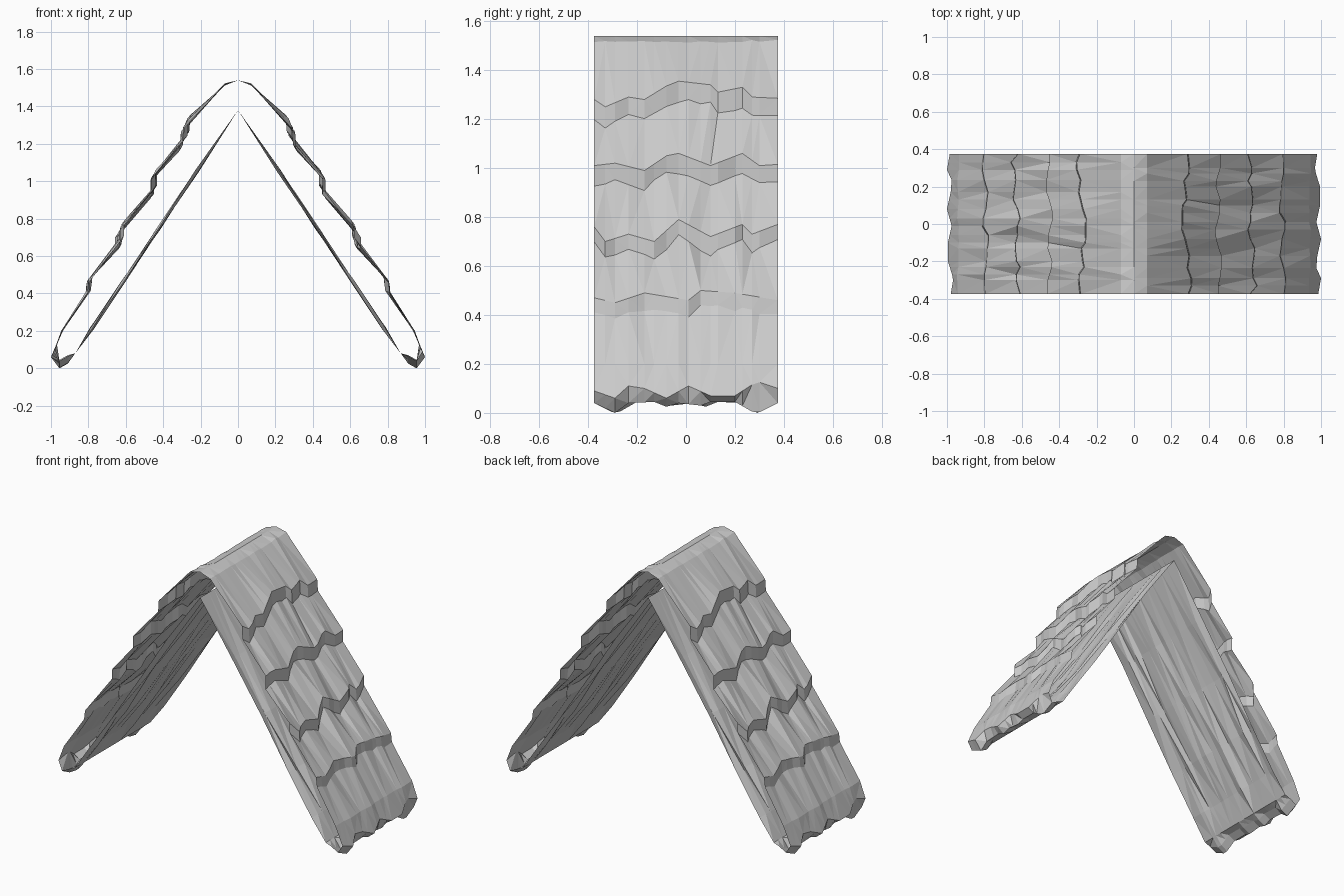
import bpy, bmesh, math, random

random.seed(4)
cube = bpy.data.objects.get("Cube")
if cube:
    bpy.data.objects.remove(cube)

thatch = bpy.data.materials.new("thatch_grey")
thatch.use_nodes = True
thatch.diffuse_color = (0.6, 0.6, 0.6, 1)
thatch.node_tree.nodes["Principled BSDF"].inputs["Base Color"].default_value = (0.6, 0.6, 0.6, 1)

# Columns across the roof's width
COLS = [-.375, -.33, -.29, -.235, -.17, -.13, -.08, -.03, .01, .06, .1, .13, .2, .23, .27, .3, .375]

# Wavy lip heights of the courses, as (y, z), from the ridge down
LIPS = [
    [(-.375, 1.28), (-.33, 1.25), (-.235, 1.29), (-.17, 1.28), (-.08, 1.335), (-.03, 1.355),
     (.1, 1.34), (.13, 1.31), (.23, 1.33), (.27, 1.29), (.375, 1.285)],
    [(-.375, 1.01), (-.29, 1.02), (-.17, .99), (-.08, 1.05), (-.03, 1.06), (.1, 1.01),
     (.23, 1.06), (.3, 1.01), (.375, 1.015)],
    [(-.375, .76), (-.33, .7), (-.235, .73), (-.13, .7), (-.03, .79), (.1, .72),
     (.23, .77), (.27, .73), (.375, .77)],
    [(-.375, .47), (-.29, .45), (-.17, .49), (.01, .46), (.06, .5), (.2, .49), (.375, .46)],
]
EAVE = [(-.375, .09), (-.29, .06), (-.235, .11), (-.17, .1), (-.08, .06), (.01, .11), (.1, .07),
        (.2, .07), (.27, .115), (.3, .125), (.375, .1)]
TIP = [(-.375, .04), (-.29, .0), (-.235, .04), (-.13, .045), (-.08, .025), (-.03, .04), (.06, .03),
       (.1, .045), (.2, .045), (.27, .005), (.3, .003), (.375, .04)]
# Mean lip position (x, z), drop below the lip, and how far it steps in
STEPS = [(.285, 1.3, .08, .015), (.455, 1.02, .075, .02), (.635, .73, .07, .015), (.795, .475, .065, .01)]


def wave(points, y):
    """Height of a wavy line at y."""
    for (y0, z0), (y1, z1) in zip(points, points[1:]):
        if y <= y1 + 1e-6:
            return z0 + (z1 - z0) * (y - y0) / (y1 - y0)
    return points[-1][1]


def eave_point(y):
    z = wave(EAVE, y)
    return (1.0 - .5 * (z - .06), z)


def outer_profile(y):
    """Ridge, then a lip and undercut for every course, then the eave."""
    pts = [(0, 1.54), (.07, 1.518 + random.uniform(-.006, .006))]
    for lip, (x0, z0, drop, step) in zip(LIPS, STEPS):
        z = wave(lip, y)
        x = x0 - .5 * (z - z0) + random.uniform(-.008, .008)
        pts.append((x, z))
        pts.append((x - step + .25 * drop, z - drop + random.uniform(-.01, .01)))
    pts.append((.94 + random.uniform(-.006, .006), .2))
    pts.append(eave_point(y))
    return pts


def hem_profile(y):
    """Blunt rounded underside of the eave."""
    tip = wave(TIP, y)
    return [eave_point(y), (.955, tip), (.91, tip + .025), (.87, .08)]


def inner_profile(y):
    pts = [(.87, .08)]
    for x, z in [(.78, .215), (.62, .455), (.42, .755), (.22, 1.055)]:
        j = random.uniform(-.01, .01)
        pts.append((x + j, z + j * .6))
    return pts + [(0, 1.38)]


def add_part(name, profile):
    """Loft the profile across the columns, with a half-turn copy for the other slope."""
    bm = bmesh.new()
    grid = [[bm.verts.new((x, y, z)) for x, z in profile(y)] for y in COLS]
    for a, b in zip(grid, grid[1:]):
        for i in range(len(a) - 1):
            bm.faces.new((a[i], a[i + 1], b[i + 1], b[i]))
    bmesh.ops.triangulate(bm, faces=bm.faces[:], quad_method='SHORT_EDGE')
    mesh = bpy.data.meshes.new(name)
    bm.to_mesh(mesh)
    bm.free()
    mesh.materials.append(thatch)
    for side, turn in (("left", 0), ("right", math.pi)):
        ob = bpy.data.objects.new(side + "_" + name, mesh)
        ob.rotation_euler.z = turn
        bpy.context.collection.objects.link(ob)


add_part("thatch_courses", outer_profile)
add_part("eave_hem", hem_profile)
add_part("underside", inner_profile)
